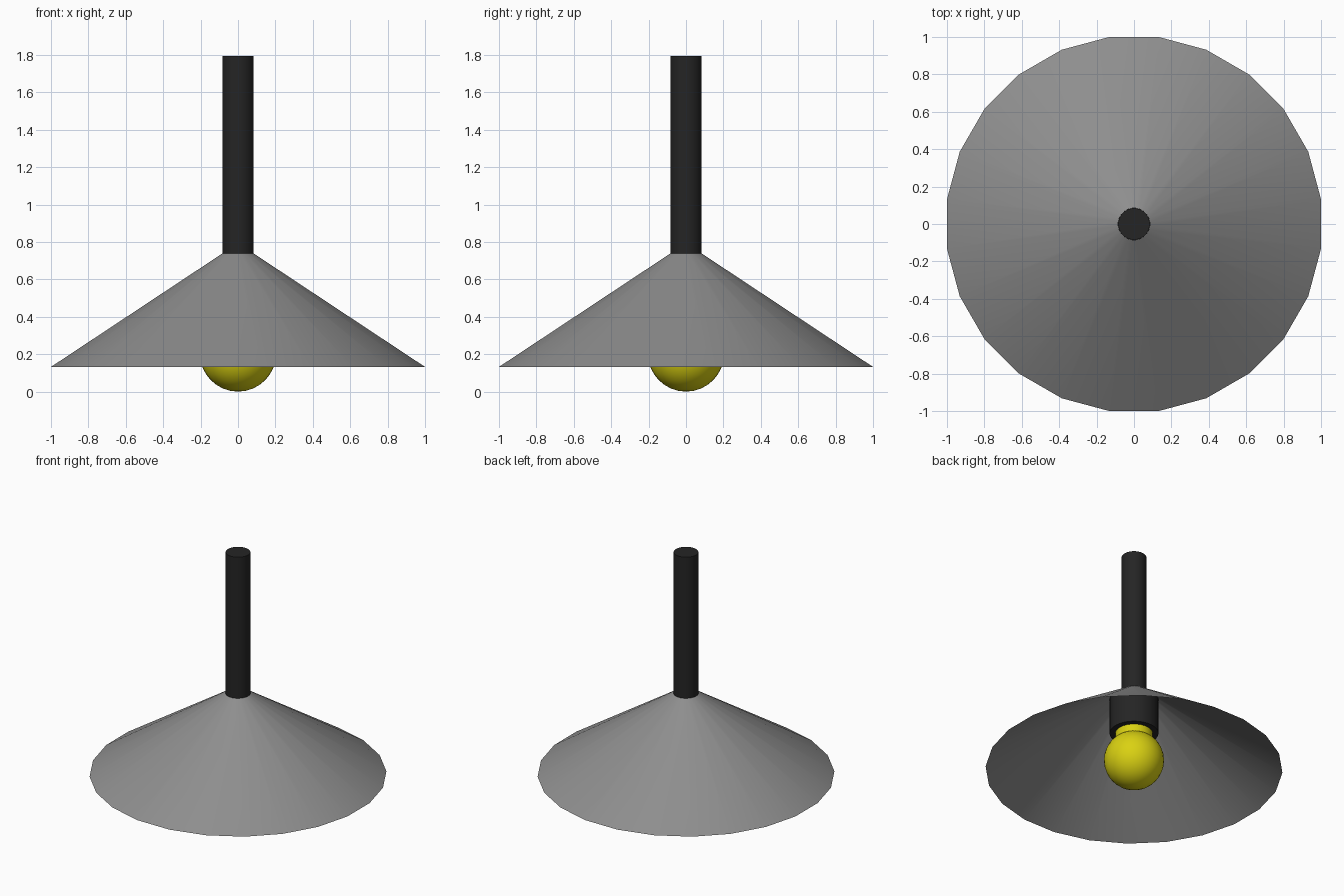
import bpy, bmesh, math
from mathutils import Matrix

if "Cube" in bpy.data.objects:
    bpy.data.objects.remove(bpy.data.objects["Cube"])


def material(name, rgb):
    m = bpy.data.materials.new(name)
    m.diffuse_color = (*rgb, 1.0)
    m.use_nodes = True
    m.node_tree.nodes["Principled BSDF"].inputs["Base Color"].default_value = m.diffuse_color
    return m


GREY = material("shade grey", (0.27, 0.27, 0.27))
BLACK = material("stem black", (0.018, 0.018, 0.018))
YELLOW = material("bulb yellow", (0.70, 0.64, 0.006))


def finish(name, bm, mat):
    bmesh.ops.recalc_face_normals(bm, faces=bm.faces)
    mesh = bpy.data.meshes.new(name)
    bm.to_mesh(mesh)
    bm.free()
    mesh.materials.append(mat)
    obj = bpy.data.objects.new(name, mesh)
    bpy.context.collection.objects.link(obj)
    bpy.ops.object.select_all(action='DESELECT')
    obj.select_set(True)
    bpy.context.view_layer.objects.active = obj
    bpy.ops.object.shade_smooth_by_angle(angle=math.radians(35))
    return obj


def tapered(name, r_low, r_high, z_low, z_high, sides, mat, caps=True):
    """Upright cone section with a flat side facing the front."""
    bm = bmesh.new()
    place = (Matrix.Translation((0, 0, (z_low + z_high) / 2))
             @ Matrix.Rotation(math.pi / sides, 4, 'Z'))
    bmesh.ops.create_cone(bm, cap_ends=caps, segments=sides, radius1=r_low,
                          radius2=r_high, depth=z_high - z_low, matrix=place)
    return finish(name, bm, mat)


# Wide open lamp shade, 24 sides
tapered("shade", 1 / math.cos(math.pi / 24), 0.085, 0.132, 0.738, 24, GREY, caps=False)

# Hanging stem and the bulb socket under the shade
tapered("stem", 0.084, 0.084, 0.735, 1.795, 32, BLACK)
tapered("socket", 0.166, 0.166, 0.415, 0.68, 32, BLACK)

# Bulb with its neck
tapered("bulb_neck", 0.127, 0.127, 0.33, 0.43, 32, YELLOW)
bm = bmesh.new()
bmesh.ops.create_uvsphere(bm, u_segments=32, v_segments=16, radius=0.204,
                          matrix=Matrix.Translation((0, 0, 0.204)))
finish("bulb", bm, YELLOW)
